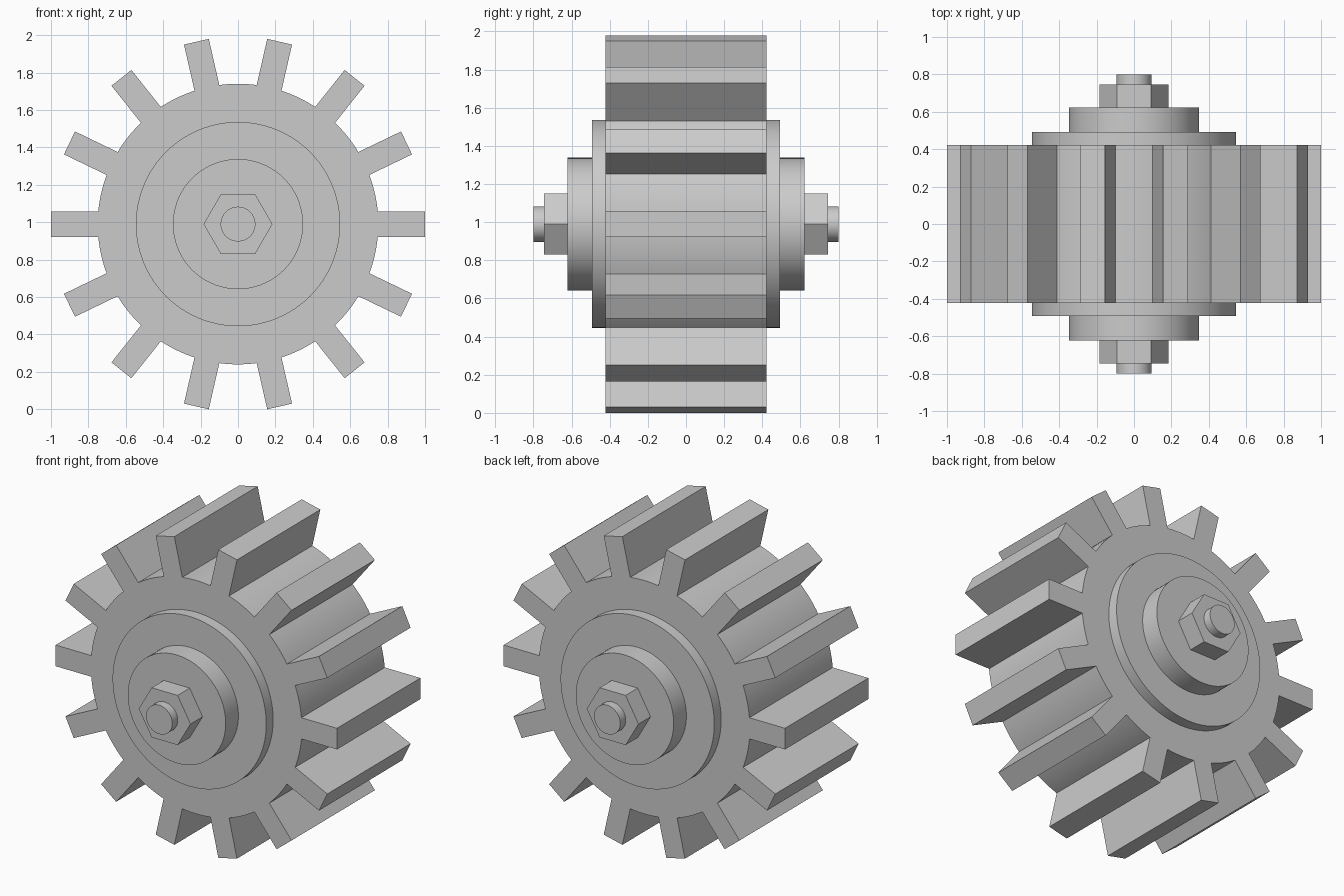
import bpy
import bmesh
from math import cos, sin, asin, pi, tau, radians

CENTER_Z = 0.99
TEETH = 14
ROOT_RADIUS = 0.75
TIP_RADIUS = 1.0
HALF_TOOTH = 0.068

if "Cube" in bpy.data.objects:
    bpy.data.objects.remove(bpy.data.objects["Cube"], do_unlink=True)

# One plain grey for the whole model
grey = bpy.data.materials.new("plain grey")
grey.use_nodes = True
grey.diffuse_color = (0.6, 0.6, 0.6, 1)
grey.node_tree.nodes["Principled BSDF"].inputs["Base Color"].default_value = (0.6, 0.6, 0.6, 1)


def ring(radius, sides):
    """Regular outline with a corner on the x axis."""
    return [(radius * cos(tau * i / sides), radius * sin(tau * i / sides)) for i in range(sides)]


def gear_outline(arc_steps=8):
    """Straight-sided teeth joined by arcs of the root circle."""
    points = []
    step = tau / TEETH
    edge = asin(HALF_TOOTH / ROOT_RADIUS)
    root = ROOT_RADIUS * cos(edge)
    for i in range(TEETH):
        a = i * step
        for r, t in ((root, -HALF_TOOTH), (TIP_RADIUS, -HALF_TOOTH),
                     (TIP_RADIUS, HALF_TOOTH), (root, HALF_TOOTH)):
            points.append((r * cos(a) - t * sin(a), r * sin(a) + t * cos(a)))
        for k in range(1, arc_steps):
            b = a + edge + (step - 2 * edge) * k / arc_steps
            points.append((ROOT_RADIUS * cos(b), ROOT_RADIUS * sin(b)))
    return points


def prism(name, outline, y_start, y_end):
    """Extrude an x-z outline along y."""
    bm = bmesh.new()
    cap = bm.faces.new([bm.verts.new((x, y_start, z)) for x, z in outline])
    grown = bmesh.ops.extrude_face_region(bm, geom=[cap], use_keep_orig=True)
    moved = [v for v in grown["geom"] if isinstance(v, bmesh.types.BMVert)]
    bmesh.ops.translate(bm, verts=moved, vec=(0, y_end - y_start, 0))
    bmesh.ops.recalc_face_normals(bm, faces=bm.faces)
    mesh = bpy.data.meshes.new(name)
    bm.to_mesh(mesh)
    bm.free()
    mesh.materials.append(grey)
    obj = bpy.data.objects.new(name, mesh)
    obj.location.z = CENTER_Z
    bpy.context.collection.objects.link(obj)
    bpy.ops.object.select_all(action="DESELECT")
    obj.select_set(True)
    bpy.context.view_layer.objects.active = obj
    bpy.ops.object.shade_smooth_by_angle(angle=radians(30))
    return obj


# Toothed wheel and the axle through it
prism("gear_wheel", gear_outline(), -0.423, 0.423)
prism("axle", ring(0.093, 48), -0.8, 0.8)

# Stepped flange, hub and hexagonal nut on each end
for side, s in (("front", -1), ("back", 1)):
    prism(side + "_flange", ring(0.546, 96), s * 0.423, s * 0.493)
    prism(side + "_hub", ring(0.348, 72), s * 0.493, s * 0.622)
    prism(side + "_nut", ring(0.184, 6), s * 0.622, s * 0.745)
